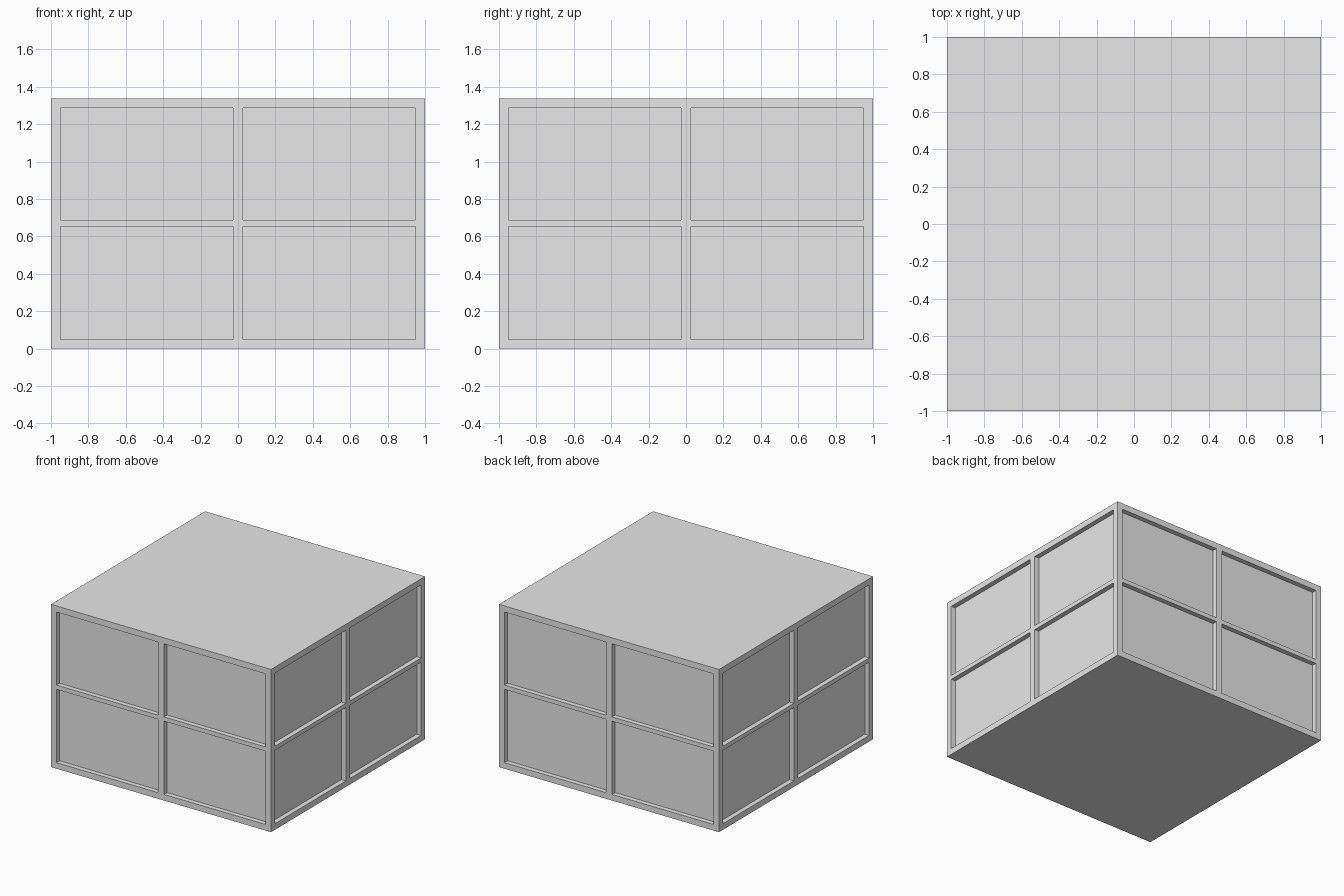
import bpy
import bmesh
from mathutils import Matrix, Vector
from math import pi

cube = bpy.data.objects.get("Cube")
if cube:
    bpy.data.objects.remove(cube, do_unlink=True)

HALF = 1.0
RECESS = 0.04
COLUMNS = [-HALF, -0.95, -0.028, 0.028, 0.95, HALF]
ROWS = [0, 0.05, 0.652, 0.687, 1.287, 1.337]

# One plain grey for the whole body
grey = bpy.data.materials.new("Light Grey")
grey.use_nodes = True
colour = (0.8, 0.8, 0.8, 1)
grey.diffuse_color = colour
grey.node_tree.nodes["Principled BSDF"].inputs["Base Color"].default_value = colour


def add_wall(bm, angle):
    """Add one framed wall with four recessed panels, turned about z."""
    turn = Matrix.Rotation(angle, 3, 'Z')
    grid = [[bm.verts.new(turn @ Vector((x, -HALF, z))) for x in COLUMNS] for z in ROWS]
    for r in range(len(ROWS) - 1):
        for c in range(len(COLUMNS) - 1):
            ring = [grid[r][c], grid[r][c + 1], grid[r + 1][c + 1], grid[r + 1][c]]
            if r % 2 == 0 or c % 2 == 0:
                bm.faces.new(ring)
                continue
            # Recessed panel and its four reveals
            inward = turn @ Vector((0, RECESS, 0))
            inner = [bm.verts.new(v.co + inward) for v in ring]
            bm.faces.new(inner)
            for i in range(4):
                j = (i + 1) % 4
                bm.faces.new((ring[i], ring[j], inner[j], inner[i]))


# Four equal walls, joined at the corners and closed by the roof and floor
bm = bmesh.new()
for side in range(4):
    add_wall(bm, side * pi / 2)
bmesh.ops.remove_doubles(bm, verts=bm.verts[:], dist=0.0001)
bmesh.ops.holes_fill(bm, edges=[e for e in bm.edges if e.is_boundary], sides=0)
bmesh.ops.recalc_face_normals(bm, faces=bm.faces[:])

mesh = bpy.data.meshes.new("panelled_box")
bm.to_mesh(mesh)
bm.free()
mesh.materials.append(grey)
body = bpy.data.objects.new("panelled_box", mesh)
bpy.context.collection.objects.link(body)
